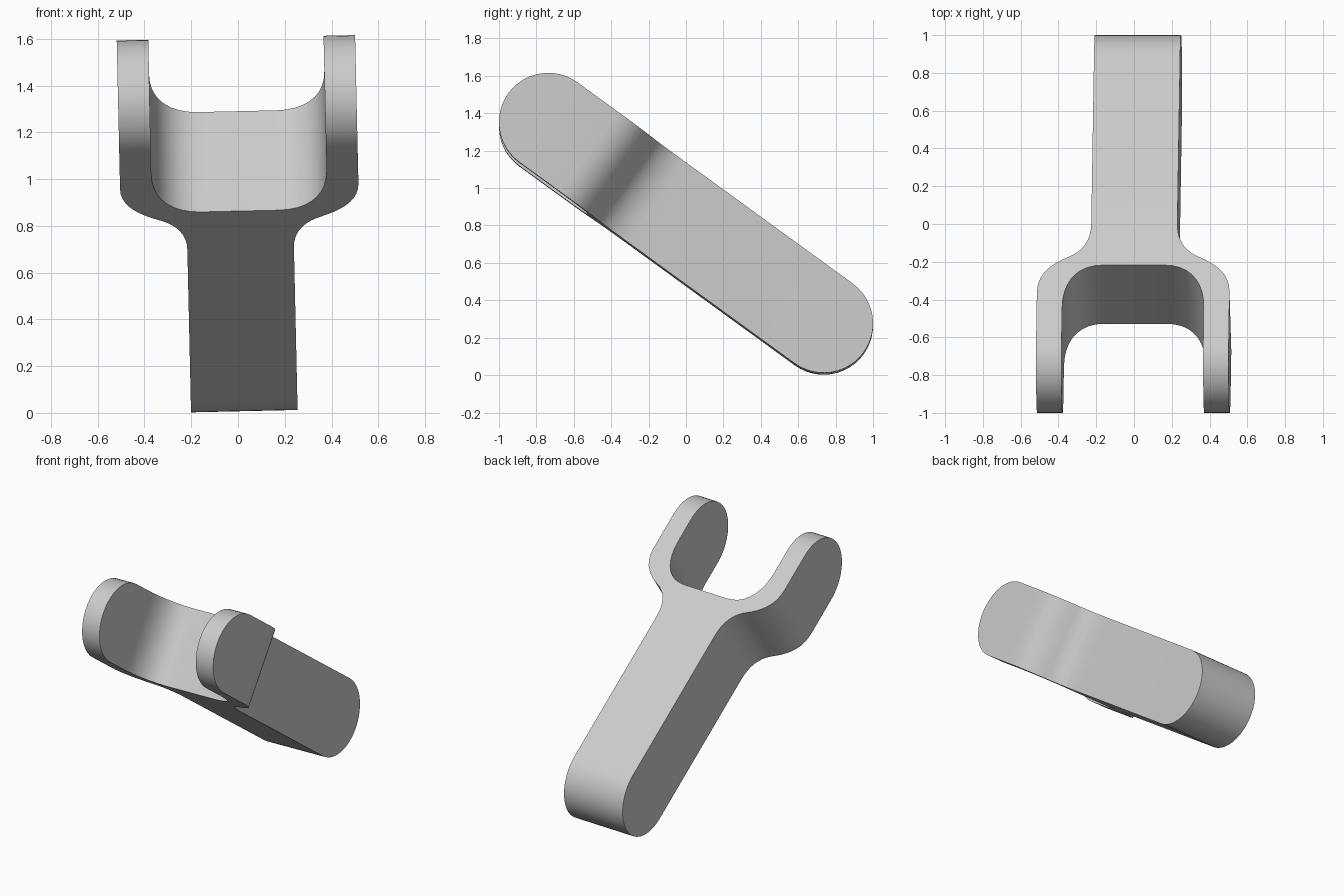
import bpy, bmesh, math
from mathutils import Vector
from mathutils.geometry import interpolate_bezier

cube = bpy.data.objects.get("Cube")
if cube:
    bpy.data.objects.remove(cube, do_unlink=True)

grey = bpy.data.materials.new("light grey")
grey.use_nodes = True
COLOUR = (0.6, 0.6, 0.6, 1)
grey.diffuse_color = COLOUR
grey.node_tree.nodes["Principled BSDF"].inputs["Base Color"].default_value = COLOUR


def prism(name, points, offset):
    """Extrude a closed 3D outline along an offset vector."""
    bm = bmesh.new()
    face = bm.faces.new([bm.verts.new(p) for p in points])
    ext = bmesh.ops.extrude_face_region(bm, geom=[face])["geom"]
    bmesh.ops.translate(bm, vec=offset, verts=[g for g in ext if isinstance(g, bmesh.types.BMVert)])
    bmesh.ops.recalc_face_normals(bm, faces=bm.faces)
    mesh = bpy.data.meshes.new(name)
    bm.to_mesh(mesh)
    bm.free()
    mesh.materials.append(grey)
    obj = bpy.data.objects.new(name, mesh)
    bpy.context.collection.objects.link(obj)
    return obj


def bezier(*pts, steps=10):
    return [(p.x, p.y) for p in interpolate_bezier(*[Vector((*p, 0)) for p in pts], steps)]


RADIUS, REACH = 0.264, 0.91   # end rounding, centre to rounding centre

# Plan outline of the fork: half of it, then mirrored
half = [(0.228, -1.3)]
half += bezier((0.228, 0.19), (0.228, 0.31), (0.28, 0.375), (0.345, 0.407))
half += bezier((0.345, 0.407), (0.44, 0.455), (0.51, 0.52), (0.51, 0.64))[1:]
half += [(0.51, 1.3), (0.375, 1.3)]
half += bezier((0.375, 0.74), (0.375, 0.57), (0.3, 0.461), (0.165, 0.461))
outline = half + [(-v, u) for v, u in reversed(half)]
fork = prism("fork_arm", [(v, -u, -0.4) for v, u in outline], (0, 0, 0.8))

# Rounded side profile that trims the fork
N = 24
profile = []
for side in (1, -1):
    for i in range(N + 1):
        a = math.pi * (i / N - 0.5)
        profile.append((-0.7, side * (REACH + RADIUS * math.cos(a)), side * RADIUS * math.sin(a)))
trim = prism("side_profile_cutter", profile, (1.4, 0, 0))
trim.hide_render = True

mod = fork.modifiers.new("round_ends", 'BOOLEAN')
mod.operation = 'INTERSECT'
mod.solver = 'EXACT'
mod.object = trim
bpy.context.view_layer.objects.active = fork
for o in bpy.context.selected_objects:
    o.select_set(False)
fork.select_set(True)
bpy.ops.object.modifier_apply(modifier=mod.name)
bpy.data.objects.remove(trim, do_unlink=True)

# Lean the arm and give it its slight sideways tilt
fork.rotation_euler = (math.radians(-36), math.radians(-1.29), 0)
fork.location = (0.009, 0, 0.806)
bpy.ops.object.shade_smooth_by_angle(angle=math.radians(30))
